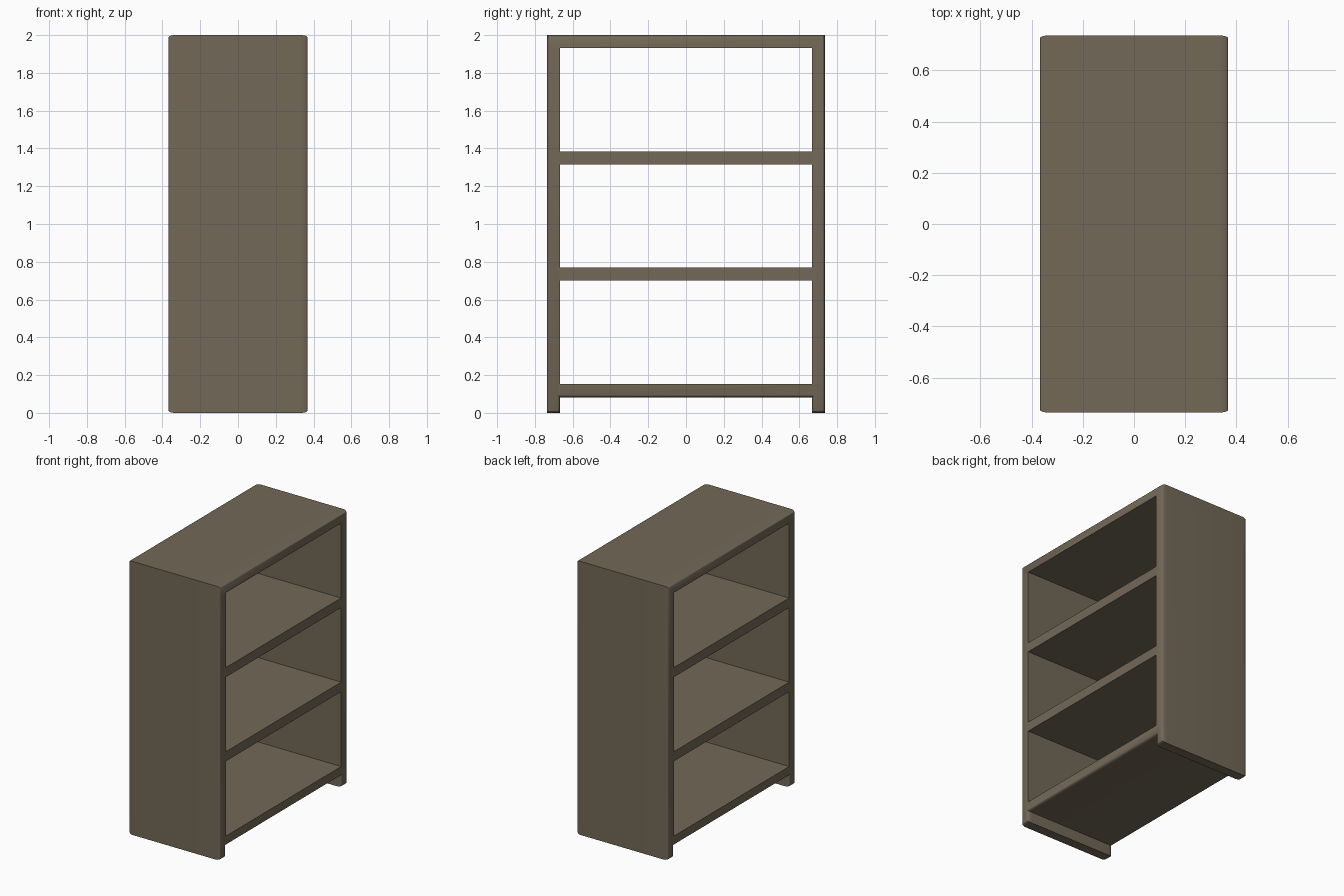
import bpy, bmesh

if "Cube" in bpy.data.objects:
    bpy.data.objects.remove(bpy.data.objects["Cube"])

HALF_DEPTH, STRETCH = 0.368, 3.0   # bevels are three times longer along x
Y = [-0.737, -0.666, 0.666, 0.737]
Z = [0.0, 0.082, 0.153, 0.70, 0.77, 1.315, 1.385, 1.932, 2.0]
SHELF_ROWS = (1, 3, 5, 7)

bm = bmesh.new()
hx = HALF_DEPTH / STRETCH

# end profile: two uprights joined by four shelves
grid = [[bm.verts.new((-hx, y, z)) for z in Z] for y in Y]
for i in range(3):
    for j in range(len(Z) - 1):
        if i != 1 or j in SHELF_ROWS:
            bm.faces.new((grid[i][j], grid[i][j + 1],
                          grid[i + 1][j + 1], grid[i + 1][j]))

# extrude the profile through the full depth
ext = bmesh.ops.extrude_face_region(bm, geom=bm.faces[:])
moved = [g for g in ext["geom"] if isinstance(g, bmesh.types.BMVert)]
bmesh.ops.translate(bm, verts=moved, vec=(2 * hx, 0, 0))
bmesh.ops.recalc_face_normals(bm, faces=bm.faces[:])


# soften the outer rim and the underside, leaving the compartments crisp
def on_outer_rim(e):
    a, b = (v.co for v in e.verts)
    if abs(a.x - b.x) > 1e-4 or e.calc_face_angle(0) < 0.5:
        return False
    m = (a + b) / 2
    return abs(m.y) > 0.73 or m.z > 1.99 or m.z < 0.09


bmesh.ops.dissolve_limit(bm, angle_limit=0.01, verts=bm.verts[:], edges=bm.edges[:])
rim = [e for e in bm.edges if on_outer_rim(e)]
bmesh.ops.bevel(bm, geom=rim, offset=0.012, offset_type='OFFSET', segments=4,
                profile=0.5, affect='EDGES', clamp_overlap=True)
bmesh.ops.scale(bm, vec=(STRETCH, 1, 1), verts=bm.verts[:])
bmesh.ops.recalc_face_normals(bm, faces=bm.faces[:])

mesh = bpy.data.meshes.new("bookcase_frame")
bm.to_mesh(mesh)
bm.free()
obj = bpy.data.objects.new("bookcase_frame", mesh)
bpy.context.collection.objects.link(obj)

# brown-olive wood
mat = bpy.data.materials.new("wood")
mat.diffuse_color = (0.17, 0.14, 0.095, 1)
mat.use_nodes = True
mat.node_tree.nodes["Principled BSDF"].inputs["Base Color"].default_value = mat.diffuse_color
mesh.materials.append(mat)

bpy.context.view_layer.objects.active = obj
obj.select_set(True)
bpy.ops.object.shade_smooth_by_angle(angle=0.6)
